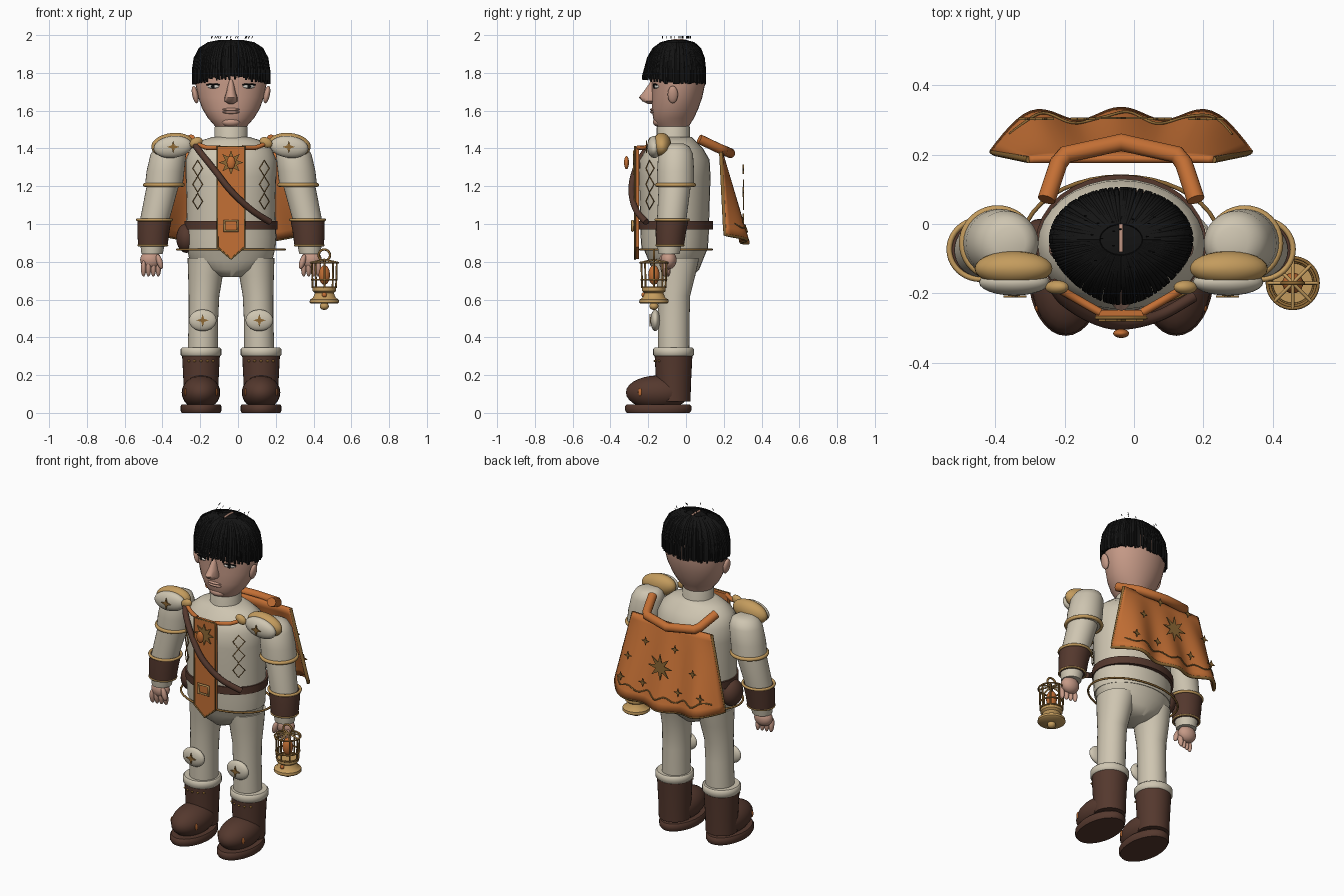
import bpy, bmesh, math, random
from math import sin, cos, pi
from mathutils import Vector, Euler

if "Cube" in bpy.data.objects:
    bpy.data.objects.remove(bpy.data.objects["Cube"])
random.seed(4)
CX = -0.037  # body centre line


def material(name, rgb):
    m = bpy.data.materials.new(name)
    m.use_nodes = True
    m.diffuse_color = (*rgb, 1)
    m.node_tree.nodes["Principled BSDF"].inputs["Base Color"].default_value = (*rgb, 1)
    return m


CREAM = material("cream cloth", (.62, .56, .44))
SKIN = material("skin", (.56, .32, .24))
BLACK = material("black hair", (.007, .007, .007))
ORANGE = material("orange cloth", (.55, .16, .035))
GOLD = material("gold", (.55, .33, .11))
TRIM = material("dark gold trim", (.27, .14, .035))
BROWN = material("brown leather", (.09, .04, .027))
WHITE = material("eye white", (.7, .66, .6))


def finish(name, bm, mat, angle=45):
    bmesh.ops.recalc_face_normals(bm, faces=bm.faces)
    me = bpy.data.meshes.new(name)
    bm.to_mesh(me)
    bm.free()
    me.materials.append(mat)
    ob = bpy.data.objects.new(name, me)
    bpy.context.collection.objects.link(ob)
    bpy.ops.object.select_all(action='DESELECT')
    ob.select_set(True)
    bpy.context.view_layer.objects.active = ob
    bpy.ops.object.shade_smooth_by_angle(angle=math.radians(angle))
    return ob


def ball(name, loc, size, mat, rot=(0, 0, 0)):
    bm = bmesh.new()
    bmesh.ops.create_uvsphere(bm, u_segments=24, v_segments=14, radius=1)
    turn = Euler(rot).to_matrix()
    for v in bm.verts:
        v.co = turn @ (v.co * Vector(size)) + Vector(loc)
    return finish(name, bm, mat, 80)


def loft(name, sections, mat, n=32):
    """Elliptical rings (x, y, z, rx, ry) joined into a closed skin."""
    bm = bmesh.new()
    rings = [[bm.verts.new((x + rx * cos(2 * pi * i / n), y + ry * sin(2 * pi * i / n), z))
              for i in range(n)] for x, y, z, rx, ry in sections]
    for a, b in zip(rings, rings[1:]):
        for i in range(n):
            bm.faces.new((a[i], a[(i + 1) % n], b[(i + 1) % n], b[i]))
    bm.faces.new(rings[0])
    bm.faces.new(rings[-1])
    return finish(name, bm, mat)


def tube(name, paths, r, mat, closed=False, sides=2):
    cu = bpy.data.curves.new(name, 'CURVE')
    cu.dimensions = '3D'
    cu.bevel_depth, cu.bevel_resolution, cu.use_fill_caps = r, sides, True
    for pts in paths:
        sp = cu.splines.new('POLY')
        sp.points.add(len(pts) - 1)
        for p, co in zip(sp.points, pts):
            p.co = (*co, 1)
        sp.use_cyclic_u = closed
        sp.use_smooth = True
    cu.materials.append(mat)
    ob = bpy.data.objects.new(name, cu)
    bpy.context.collection.objects.link(ob)
    return ob


def ring(name, x, y, z, rx, ry, r, mat):
    return tube(name, [[(x + rx * cos(i * pi / 20), y + ry * sin(i * pi / 20), z)
                        for i in range(40)]], r, mat, True)


def plate(name, outline, y, depth, mat):
    bm = bmesh.new()
    face = bm.faces.new([bm.verts.new((x, y, z)) for x, z in outline])
    out = bmesh.ops.extrude_face_region(bm, geom=[face])["geom"]
    bmesh.ops.translate(bm, verts=[v for v in out if isinstance(v, bmesh.types.BMVert)], vec=(0, depth, 0))
    return finish(name, bm, mat, 30)


def star(name, x, y, z, r, mat, points=4, inner=.35):
    pts = [(x + (r if i % 2 == 0 else r * inner) * sin(pi * i / points),
            z + (r if i % 2 == 0 else r * inner) * cos(pi * i / points)) for i in range(points * 2)]
    return plate(name, pts, y, .006, mat)


def smooth_path(pts, steps=8):
    """Catmull-Rom samples through a few points."""
    p = [Vector(q) for q in [pts[0], *pts, pts[-1]]]
    out = []
    for a, b, c, d in zip(p, p[1:], p[2:], p[3:]):
        for i in range(steps):
            t = i / steps
            out.append(.5 * (2 * b + (c - a) * t + (2 * a - 5 * b + 4 * c - d) * t * t
                             + (3 * b - a - 3 * c + d) * t ** 3))
    return out + [p[-1]]


# Torso, hips, belt and collar
loft("torso", [(CX, -.06, z, a, b) for z, a, b in [
    (.86, .235, .175), (.93, .24, .18), (1.1, .235, .185), (1.25, .24, .19), (1.34, .24, .185),
    (1.4, .215, .15), (1.44, .165, .11), (1.46, .1, .09)]], CREAM)
loft("hips", [(CX, -.055, z, a, b) for z, a, b in [
    (.72, .06, .09), (.76, .17, .125), (.81, .22, .145), (.87, .234, .17)]], CREAM)
loft("belt", [(CX, -.055, z, .246, .197) for z in (.97, 1.015)], BROWN)
ring("skirt_hoop", CX, -.053, .865, .285, .19, .006, TRIM)
loft("collar", [(CX, -.067, z, r, r) for z, r in [(1.4, .1), (1.44, .088), (1.51, .088), (1.53, .08)]], CREAM)
ball("hip_pouch", (CX - .235, -.06, .925), (.055, .075, .078), BROWN)

# Head and face
loft("head", [(CX, y, z, a, b) for z, a, b, y in [
    (1.49, .07, .07, -.06), (1.525, .09, .09, -.07), (1.56, .122, .108, -.066), (1.61, .152, .123, -.058),
    (1.67, .174, .133, -.047), (1.74, .188, .141, -.04), (1.82, .19, .142, -.04), (1.9, .165, .12, -.04),
    (1.95, .08, .06, -.04)]], SKIN)
loft("nose", [(CX, y, z, a, b) for z, a, b, y in [
    (1.635, .012, .015, -.185), (1.65, .034, .04, -.192), (1.67, .034, .055, -.195),
    (1.7, .024, .04, -.185), (1.74, .016, .025, -.172), (1.77, .008, .01, -.17)]], SKIN, 16)
for z in (1.592, 1.606):
    ball("lip", (CX, -.172, z), (.046, .018, .009), SKIN)
ball("chin", (CX, -.145, 1.54), (.05, .03, .025), SKIN)
for s in (-1, 1):
    ex = CX + s * .094
    ball("ear", (CX + s * .19, -.07, 1.685), (.016, .027, .047), SKIN, (0, s * .2, 0))
    ball("eye", (ex, -.158, 1.728), (.034, .012, .011), WHITE, (0, 0, s * .4))
    ball("iris", (ex, -.168, 1.728), (.011, .006, .011), BLACK)
    tube("upper_lash", [[(ex + s * d, -.172 + .5 * abs(d) * (d > 0), 1.741 - 4 * d * d)
                         for d in (-.036, -.018, 0, .018, .036)]], .004, BLACK)

# Hair cap with separate strands and a jutting fringe
HAIR = [(0, 1.968), (.3, 1.966), (.6, 1.954), (.82, 1.925), (.95, 1.875), (1, 1.81), (1, 1.75)]
loft("hair_cap", [(CX, -.045 + (.01 if z < 1.8 else 0), z, .2 * max(k, .03), (.135 if z < 1.8 else .145) * max(k, .03))
                  for k, z in HAIR], BLACK)
strands = []
for i in range(190):
    a = 2 * pi * i / 190 + random.uniform(-.02, .02)
    front = max(0, -sin(a)) ** 3
    drop = random.uniform(-.012, .012)
    path = []
    for j, (k, z) in enumerate(HAIR[1:]):
        bulge = 1 + .25 * front * max(0, j - 1) / 4
        path.append((CX + .203 * k * cos(a), -.045 + .147 * k * bulge * sin(a),
                     z + (drop + .025 * front if j == 5 else .004)))
    strands.append(path)
tube("hair_strands", strands, .0055, BLACK, sides=1)
tube("hair_parting", [[(CX, -.08, 1.971), (CX, -.04, 1.974), (CX, 0, 1.971)]], .006, SKIN)
tube("stray_hairs", [[(x, y, 1.983), (x + .006, y, 1.995)] for x, y in
                     [(CX + random.uniform(-.11, .11), random.uniform(-.13, .03)) for _ in range(18)]], .0018, BLACK)

for s, side in ((-1, "right_"), (1, "left_")):
    def at(d):
        return CX + s * d

    # Legs, knee pads and boots
    loft(side + "leg", [(at(d), y, z, r, q) for z, d, r, q, y in [
        (.3, .15, .08, .082, -.065), (.5, .146, .078, .084, -.065), (.62, .143, .081, .085, -.063),
        (.73, .135, .092, .105, -.055), (.82, .125, .105, .12, -.05)]], CREAM)
    ball(side + "knee_pad", (at(.15), -.162, .49), (.073, .026, .057), CREAM)
    star(side + "knee_star", at(.15), -.193, .49, .033, TRIM)
    bx = at(.159)
    loft(side + "boot_cuff", [(bx, -.066, z, r, r) for z, r in [(.3, .1), (.308, .108), (.338, .108), (.346, .1)]], CREAM)
    loft(side + "boot_shaft", [(bx, -.066, z, r, r) for z, r in [(.06, .09), (.15, .092), (.305, .1)]], BROWN)
    ball(side + "boot_foot", (bx, -.148, .108), (.102, .17, .09), BROWN)
    loft(side + "boot_sole", [(bx, -.147, z, .108 * k, .175 * k) for z, k in [(0, .95), (.012, 1), (.035, 1), (.045, .95)]], BROWN)
    for e in (-1, 1):
        ball(side + "boot_gem", (bx + e * .083, -.243, .11), (.006, .01, .02), ORANGE)
    for k in range(5):
        a = -pi / 2 + (k - 2) * .35
        ball(side + "boot_stud", (bx + .1 * cos(a), -.066 + .1 * sin(a), .275), (.008, .006, .006), TRIM)

    # Arms
    loft(side + "sleeve", [(at(d), -.055, z, r, r * .98) for z, d, r in [
        (1.425, .32, .045), (1.41, .325, .075), (1.37, .332, .094), (1.28, .347, .1), (1.2, .356, .1)]], CREAM)
    ring(side + "sleeve_band", at(.356), -.055, 1.207, .1, .098, .011, GOLD)
    loft(side + "forearm", [(at(d), y, z, r, r) for z, d, r, y in [
        (.84, .418, .056, -.09), (.9, .415, .066, -.088), (1.03, .402, .078, -.075), (1.2, .362, .085, -.06)]], CREAM)
    loft(side + "gauntlet", [(at(d), y, z, r, r * .95) for z, d, r, y in [
        (.885, .414, .078, -.085), (.96, .411, .085, -.08), (1.02, .405, .09, -.073)]], BROWN)
    ring(side + "gauntlet_top_rim", at(.405), -.073, 1.022, .09, .086, .008, GOLD)
    ring(side + "gauntlet_low_rim", at(.414), -.085, .887, .077, .073, .005, GOLD)
    ball(side + "palm", (at(.425), -.092, .81), (.056, .042, .05), SKIN)
    for k in range(4):
        fx = .385 + .026 * k
        ball(side + "finger", (at(fx), -.1 - .006 * k, .764), (.014, .017, .043), SKIN, (.15, 0, 0))
    ball(side + "thumb", (at(.378), -.125, .8), (.016, .017, .04), SKIN, (0, s * .3, 0))

    # Shoulder guards and cape clasps
    tilt = (0, s * .12, 0)
    ball(side + "shoulder_guard_back", (at(.31), -.128, 1.418), (.113, .05, .064), GOLD, tilt)
    ball(side + "shoulder_guard_front", (at(.308), -.168, 1.408), (.102, .038, .058), CREAM, tilt)
    star(side + "shoulder_star", at(.306), -.212, 1.408, .033, TRIM)
    ball(side + "clasp", (at(.185), -.182, 1.432), (.036, .02, .026), GOLD, (0, s * .5, 0))
    tube(side + "clasp_cord", [smooth_path([(at(.19), -.18, 1.43), (at(.13), -.215, 1.405), (at(.06), -.255, 1.405)])],
         .012, ORANGE)

    # Chest embroidery
    for z in (1.295, 1.21, 1.12):
        def on_chest(d, dz):
            return (at(d), -.064 - .188 * math.sqrt(1 - (d / .245) ** 2), z + dz)
        tube(side + "chest_diamond", [[on_chest(.177, .042), on_chest(.203, 0), on_chest(.177, -.042),
                                       on_chest(.151, 0)]], .003, TRIM, True)

# Tabard, gem, buckle and shoulder strap
outline = [(CX - .072, 1.41), (CX + .072, 1.41), (CX + .072, .877), (CX, .815), (CX - .072, .877)]
plate("tabard", outline, -.27, .022, ORANGE)
tube("tabard_trim", [[(x, -.27, z) for x, z in outline]], .005, TRIM, True)
star("tabard_star", CX, -.28, 1.325, .065, TRIM, 8, .5)
ball("tabard_gem", (CX, -.315, 1.325), (.023, .013, .035), ORANGE)
tube("belt_buckle", [[(CX + x * .034, -.283, .99 + z * .027) for x, z in ((-1, -1), (1, -1), (1, 1), (-1, 1))]],
     .007, GOLD, True)
strap = tube("chest_strap", [smooth_path([(-.235, -.17, 1.43), (-.2, -.22, 1.38), (-.12, -.27, 1.28),
                                          (CX, -.288, 1.175), (.07, -.265, 1.075), (.17, -.21, 1.01)])], .017, BROWN)


# Cape
def cape_point(t, v):
    w = .265 + .105 * v
    return Vector((CX + t * w, .185 + .125 * v + .018 * v * cos(3 * pi * t) - .085 * v * t ** 6,
                   1.38 - .48 * v + .045 * v * t * t))


bm = bmesh.new()
grid = [[bm.verts.new(cape_point(i / 20 - 1, j / 12)) for i in range(41)] for j in range(13)]
for a, b in zip(grid, grid[1:]):
    for i in range(40):
        bm.faces.new((a[i], a[i + 1], b[i + 1], b[i]))
cape = finish("cape", bm, ORANGE, 60)
mod = cape.modifiers.new("thickness", 'SOLIDIFY')
mod.thickness, mod.offset = .02, 0
edge = [cape_point(-1, j / 12) for j in range(12)] + [cape_point(i / 20 - 1, 1) for i in range(41)] \
    + [cape_point(1, 1 - j / 12) for j in range(1, 13)]
tube("cape_trim", [edge], .01, TRIM)
tube("cape_hem_line", [[cape_point(t, .86 + .025 * sin(t * 18)) + Vector((0, .014, 0))
                        for t in [i / 40 - .9 for i in range(73)]]], .004, TRIM)
half = [(.215, .07, 1.45), (.18, .175, 1.4), (.16, .2, 1.39)]
tube("cape_collar", [[(CX - x, y, z) for x, y, z in half] + [(CX, .235, 1.375)]
                     + [(CX + x, y, z) for x, y, z in reversed(half)]], .026, ORANGE, sides=4)
star("cape_star", CX, .302, 1.155, .08, TRIM, 8, .4)
for d, z in ((.22, 1.17), (.12, 1.03), (.1, 1.29), (.27, 1.03)):
    for s in (-1, 1):
        star("cape_small_star", CX + s * d, .3, z, .026, TRIM)

# Lantern
LX, LY = .457, -.17
loft("lantern_base", [(LX, LY, z, r, r) for z, r in [
    (.578, .07), (.585, .078), (.6, .076), (.61, .06), (.635, .05), (.645, .062), (.66, .062)]], GOLD)
ball("lantern_foot_knob", (LX, LY, .565), (.024, .024, .02), GOLD)
ball("lantern_flame", (LX, LY, .73), (.03, .03, .052), ORANGE)
ball("lantern_base_gem", (LX, LY - .056, .625), (.013, .01, .013), ORANGE)
for z, r in ((.665, .062), (.705, .066), (.795, .073)):
    ring("lantern_hoop", LX, LY, z, r, r, .005, TRIM)
posts, spokes = [], []
for i in range(8):
    c, d = cos(pi * i / 4), sin(pi * i / 4)
    posts.append([(LX + c * .062, LY + d * .062, .66), (LX + c * .066, LY + d * .066, .795)])
    spokes.append([(LX + c * .073, LY + d * .073, .795), (LX, LY, .812)])
tube("lantern_posts", posts, .005, TRIM)
tube("lantern_roof_spokes", spokes, .005, GOLD)
tube("lantern_handle", [[(LX + .03 * cos(i * pi / 12), LY, .835 + .03 * sin(i * pi / 12)) for i in range(24)]],
     .006, TRIM, True)
